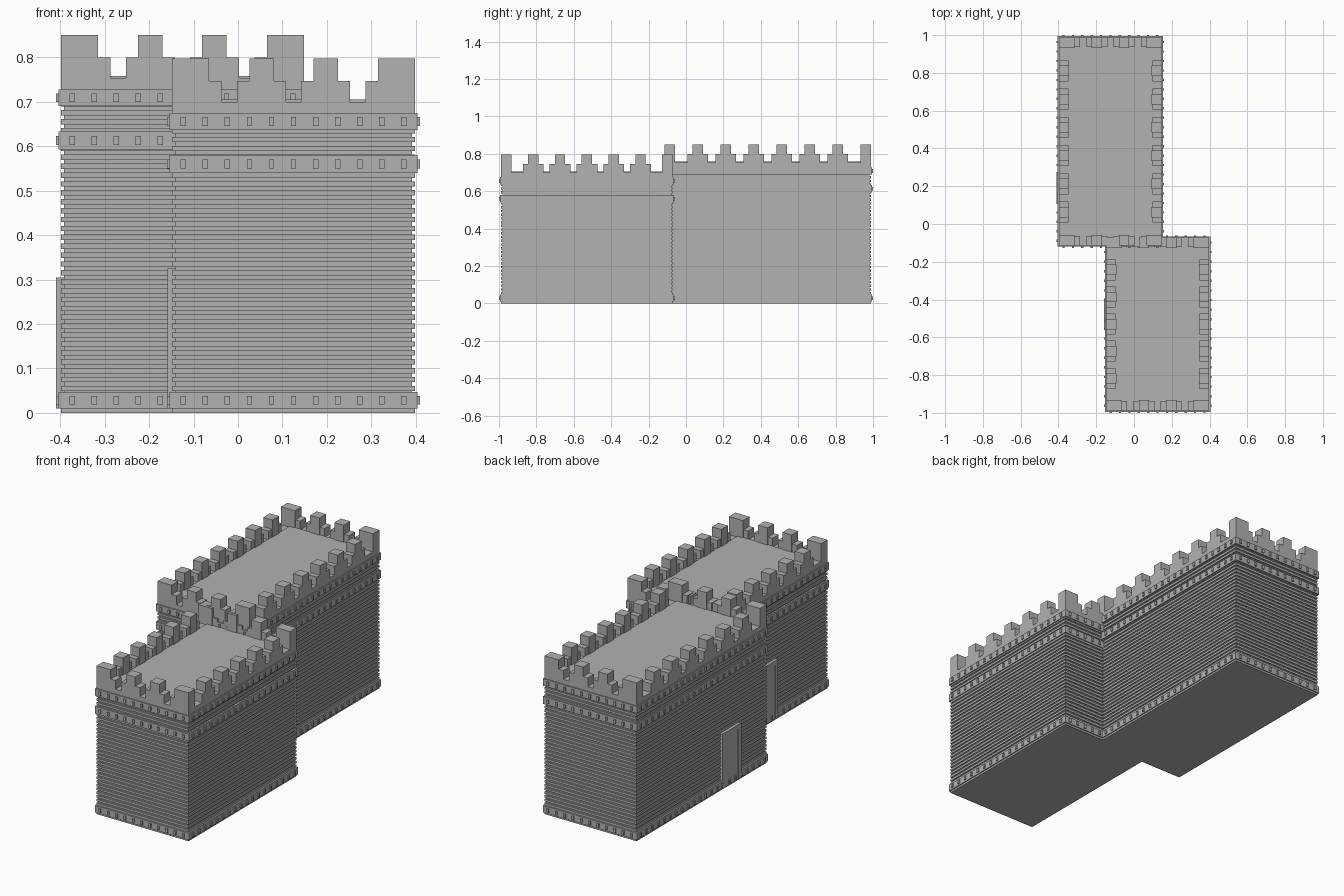
import bpy, bmesh
from mathutils import Vector

if "Cube" in bpy.data.objects:
    bpy.data.objects.remove(bpy.data.objects["Cube"])

stone = bpy.data.materials.new("grey_stone")
stone.use_nodes = True
GREY = (0.445, 0.445, 0.445, 1)
stone.diffuse_color = GREY
stone.node_tree.nodes["Principled BSDF"].inputs["Base Color"].default_value = GREY


def box(bm, lo, hi):
    """Add an axis-aligned box between two corners."""
    lo, hi = Vector(lo), Vector(hi)
    verts = bmesh.ops.create_cube(bm, size=1)["verts"]
    for v in verts:
        v.co = Vector((v.co[i] * (hi[i] - lo[i]) + (lo[i] + hi[i]) / 2) for i in range(3))


def finish(bm, name):
    mesh = bpy.data.meshes.new(name)
    bm.to_mesh(mesh)
    bm.free()
    mesh.materials.append(stone)
    bpy.context.collection.objects.link(bpy.data.objects.new(name, mesh))


THICK, STEP, CRENEL = 0.055, 0.028, 0.033


class Block:
    """One rectangular hall with ribbed walls, bands and battlements."""

    def __init__(self, name, cx, cy, hx, hy, top, long_count):
        self.name, self.cx, self.cy = name, cx, cy
        self.hx, self.hy, self.top = hx, hy, top
        self.long_count = long_count

    def slab(self, bm, z0, z1, grow=0.0):
        x, y = self.hx + grow, self.hy + grow
        box(bm, (self.cx - x, self.cy - y, z0), (self.cx + x, self.cy + y, z1))

    def walls(self):
        bm = bmesh.new()
        self.slab(bm, 0, self.top - 0.02, -0.006)
        self.slab(bm, 0, 0.012)
        z = 0.049
        while z < self.top - 0.03:
            self.slab(bm, z, z + 0.012)
            z += 0.02
        finish(bm, self.name + "_ribbed_walls")

    def band(self, label, z0, z1):
        bm = bmesh.new()
        self.slab(bm, z0, z1, 0.006)
        zm, w, h = (z0 + z1) / 2, 0.006, 0.01
        # Rows of small studs; each box runs right through the band
        for half, axis in ((self.hx, 0), (self.hy, 1)):
            n = round(2 * half / 0.05)
            for i in range(n):
                t = -half + (i + 0.5) * 2 * half / n
                if axis == 0:
                    sx, sy, ox, oy = w, self.hy + 0.012, t, 0
                else:
                    sx, sy, ox, oy = self.hx + 0.012, w, 0, t
                x, y = self.cx + ox, self.cy + oy
                box(bm, (x - sx, y - sy, zm - h), (x + sx, y + sy, zm + h))
        finish(bm, f"{self.name}_{label}_band")

    def parapet(self):
        bm = bmesh.new()
        z0, z1, z2 = self.top, self.top + 0.047, self.top + 0.097

        def piece(along_x, a, b, zt, depth=THICK):
            """Stand a stone on both opposite sides, spanning a to b."""
            for s in (-1, 1):
                if along_x:
                    o, i = self.cy + s * self.hy, self.cy + s * (self.hy - depth)
                    lo = (self.cx + a, min(o, i), z0 - 0.03)
                    hi = (self.cx + b, max(o, i), zt)
                else:
                    o, i = self.cx + s * self.hx, self.cx + s * (self.hx - depth)
                    lo = (min(o, i), self.cy + a, z0 - 0.03)
                    hi = (max(o, i), self.cy + b, zt)
                box(bm, lo, hi)

        # Continuous low wall
        piece(True, -self.hx, self.hx, z0, 0.05)
        piece(False, -self.hy, self.hy, z0, 0.05)
        # Short sides: wide corners and two stepped merlons
        corner = THICK + STEP
        for s in (-1, 1):
            a, b = sorted((s * self.hx, s * (self.hx - corner)))
            piece(True, a, b, z2)
            a, b = sorted((s * self.hx, s * (self.hx - corner - STEP)))
            piece(True, a, b, z1, 0.051)
            c = s * (THICK / 2 + STEP + CRENEL / 2)
            piece(True, c - THICK / 2, c + THICK / 2, z2)
            piece(True, c - THICK / 2 - STEP, c + THICK / 2 + STEP, z1, 0.051)
        # Long sides: evenly spaced stepped merlons
        pitch = (2 * self.hy - THICK) / (self.long_count - 1)
        for i in range(1, self.long_count - 1):
            c = -self.hy + THICK / 2 + i * pitch
            piece(False, c - THICK / 2, c + THICK / 2, z2)
            piece(False, c - THICK / 2 - STEP, c + THICK / 2 + STEP, z1, 0.051)
        finish(bm, self.name + "_battlements")

    def roof(self):
        bm = bmesh.new()
        self.slab(bm, self.top - 0.025, self.top + 0.005, -0.05)
        finish(bm, self.name + "_roof")

    def door(self, y0, y1, height):
        """Framed door on the -x wall."""
        x = self.cx - self.hx
        jamb = 0.024
        bm = bmesh.new()
        for a in (y0, y1 - jamb):
            box(bm, (x - 0.011, a, 0.01), (x + 0.01, a + jamb, height))
        box(bm, (x - 0.011, y0, height - jamb), (x + 0.01, y1, height))
        finish(bm, self.name + "_door_frame")
        bm = bmesh.new()
        box(bm, (x - 0.008, y0 + jamb, 0.01), (x + 0.01, y1 - jamb, height - jamb))
        finish(bm, self.name + "_door")

    def build(self):
        self.walls()
        self.band("base", 0.01, 0.047)
        self.band("middle", self.top - 0.16, self.top - 0.12)
        self.band("upper", self.top - 0.063, self.top - 0.025)
        self.parapet()
        self.roof()


front = Block("front_hall", 0.125, -0.53, 0.273, 0.458, 0.70, 7)
back = Block("back_hall", -0.125, 0.437, 0.273, 0.551, 0.753, 8)
front.build()
back.build()
front.door(-0.555, -0.395, 0.325)
back.door(0.115, 0.275, 0.305)
